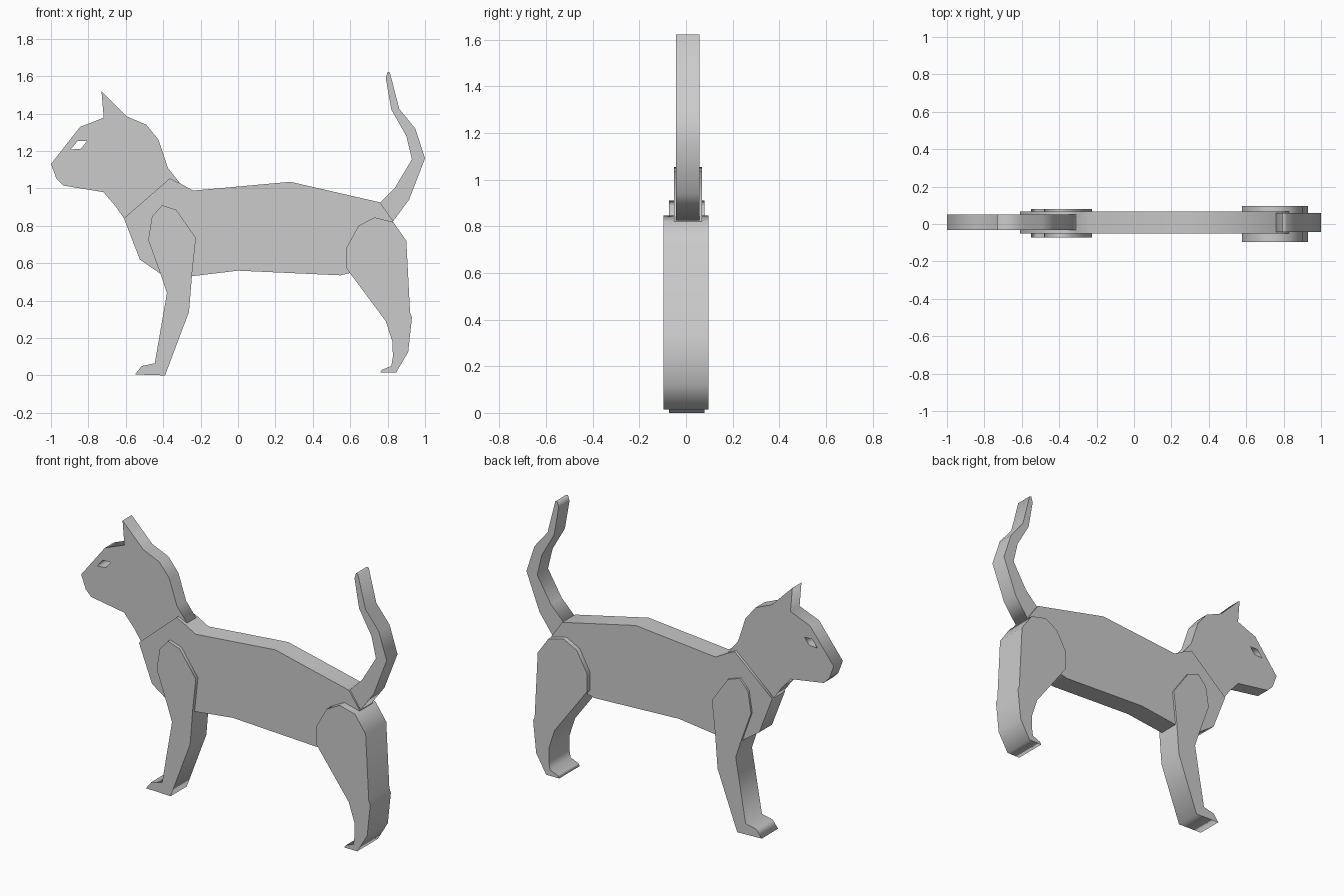
import bpy
import math


def slab(name, y_min, y_max, *outlines):
    """Flat cut-out in the x-z plane; later outlines become holes."""
    curve = bpy.data.curves.new(name, 'CURVE')
    curve.dimensions = '2D'
    curve.fill_mode = 'BOTH'
    curve.extrude = (y_max - y_min) / 2
    for pts in outlines:
        s = curve.splines.new('POLY')
        s.points.add(len(pts) - 1)
        for p, (x, z) in zip(s.points, pts):
            p.co = (x, z, 0, 1)
        s.use_cyclic_u = True
    obj = bpy.data.objects.new(name, curve)
    obj.rotation_euler.x = math.radians(90)
    obj.location.y = (y_min + y_max) / 2
    bpy.context.collection.objects.link(obj)
    bpy.ops.object.select_all(action='DESELECT')
    obj.select_set(True)
    bpy.context.view_layer.objects.active = obj
    bpy.ops.object.convert(target='MESH')
    return bpy.context.object


# Head and neck with a see-through eye
head = [(-1, 1.13), (-.97, 1.05), (-.935, 1.015), (-.72, .98), (-.655, .905),
        (-.61, .84), (-.5, .85), (-.31, 1.027), (-.375, 1.11), (-.425, 1.26),
        (-.49, 1.34), (-.595, 1.385), (-.73, 1.52), (-.718, 1.378), (-.845, 1.328)]
eye = [(-.895, 1.208), (-.84, 1.212), (-.808, 1.252), (-.858, 1.252)]
slab("head", -.033, .052, head, eye)

# Body
slab("body", -.052, .068,
     [(-.61, .84), (-.525, .62), (-.41, .54), (-.25, .53), (0, .56), (.55, .535),
      (.61, .55), (.8, .65), (.83, .825), (.76, .925), (.28, 1.035), (-.24, .988),
      (-.31, 1.027), (-.365, 1.053)])

# Tail
slab("tail", -.043, .058,
     [(.76, .925), (.84, 1.005), (.93, 1.155), (.9, 1.28), (.82, 1.42), (.79, 1.59),
      (.8, 1.622), (.812, 1.62), (.862, 1.425), (.948, 1.32), (1, 1.16),
      (.915, .94), (.83, .825)])

# Front legs
slab("front_legs", -.072, .08,
     [(-.55, .005), (-.515, .05), (-.445, .065), (-.38, .44), (-.41, .53),
      (-.48, .725), (-.46, .85), (-.405, .91), (-.33, .885), (-.225, .735),
      (-.245, .55), (-.262, .34), (-.39, 0)])

# Hind legs
slab("hind_legs", -.096, .096,
     [(.76, .015), (.77, .03), (.82, .05), (.828, .1), (.826, .18), (.79, .29),
      (.578, .575), (.578, .68), (.645, .8), (.73, .845), (.83, .82), (.9, .72),
      (.92, .335), (.93, .31), (.91, .125), (.845, .015)])
